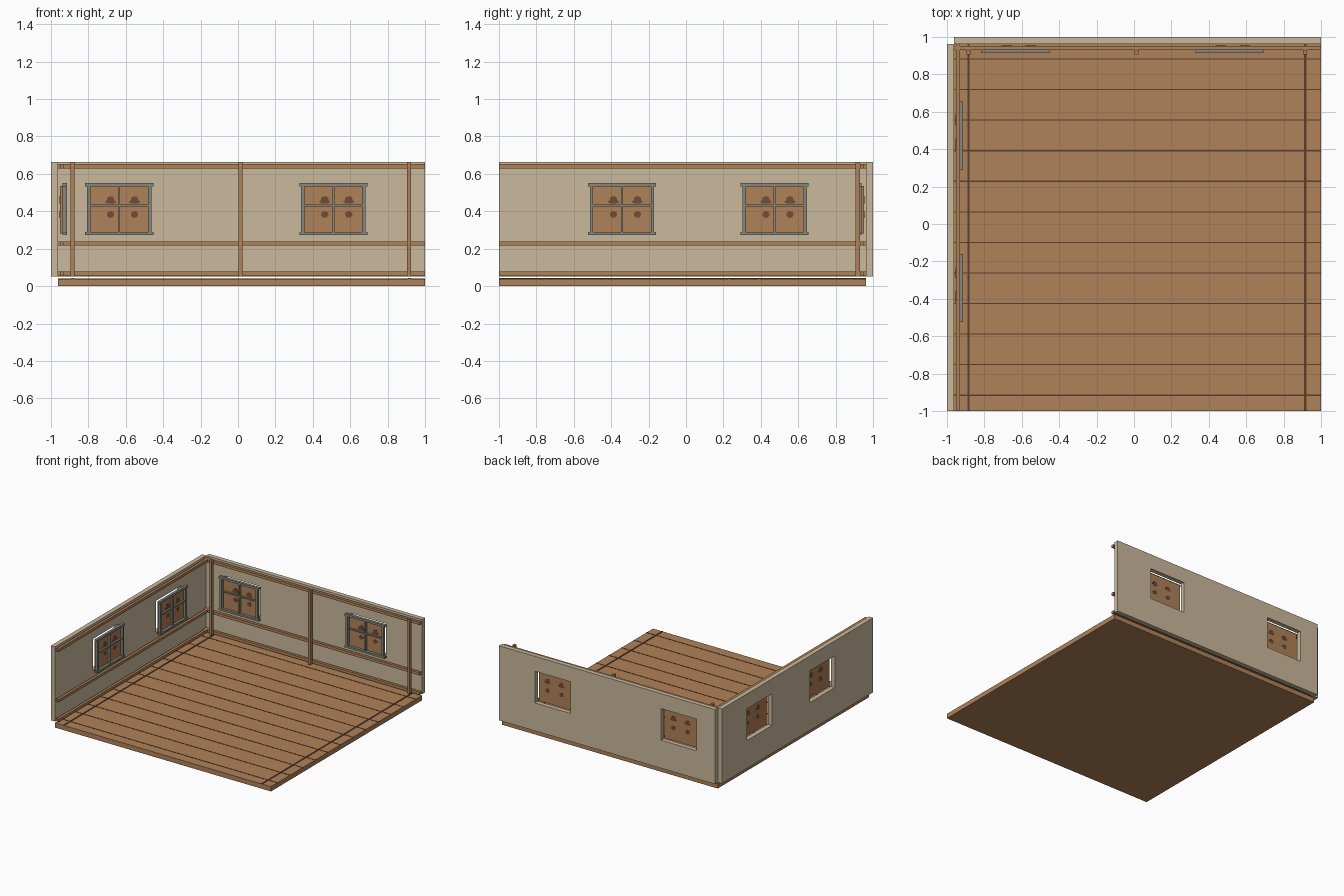
import bpy, bmesh
from math import pi
from mathutils import Matrix, Vector

cube = bpy.data.objects.get("Cube")
if cube:
    bpy.data.objects.remove(cube)


def material(name, *rgb):
    lin = [(c / 255 / 12.92) if c < 11 else ((c / 255 + 0.055) / 1.055) ** 2.4 for c in rgb]
    mat = bpy.data.materials.new(name)
    mat.use_nodes = True
    mat.diffuse_color = (*lin, 1)
    mat.node_tree.nodes["Principled BSDF"].inputs["Base Color"].default_value = (*lin, 1)
    return mat


PLASTER = material("plaster", 203, 186, 156)
WOOD = material("wood", 176, 130, 88)
DARK = material("dark_wood", 88, 62, 46)
KNOT = material("knot_brown", 112, 76, 54)
GREY = material("window_grey", 135, 135, 126)


def finish(bm, name, mat, turn=0):
    bm.transform(Matrix.Rotation(turn, 4, "Z"))
    bmesh.ops.recalc_face_normals(bm, faces=bm.faces)
    mesh = bpy.data.meshes.new(name)
    bm.to_mesh(mesh)
    bm.free()
    mesh.materials.append(mat)
    obj = bpy.data.objects.new(name, mesh)
    bpy.context.collection.objects.link(obj)
    return obj


def add_box(bm, x, y, z):
    size = Vector((x[1] - x[0], y[1] - y[0], z[1] - z[0]))
    centre = Vector((sum(x), sum(y), sum(z))) / 2
    bmesh.ops.create_cube(bm, size=1, matrix=Matrix.Translation(centre) @ Matrix.Diagonal((*size, 1)))


def boxes(name, mat, parts, turn=0):
    bm = bmesh.new()
    for part in parts:
        add_box(bm, *part)
    return finish(bm, name, mat, turn)


HALF, SILL, HEAD = 0.162, 0.28, 0.54    # window opening


# Wall sheet on a grid, leaving out the window cells, then thickened
def wall(name, ends, windows, turn):
    cuts = sorted([*ends] + [c + s * HALF for c in windows for s in (-1, 1)])
    levels = [0.05, SILL, HEAD, 0.663]
    bm = bmesh.new()
    grid = [[bm.verts.new((u, 1, z)) for z in levels] for u in cuts]
    for i in range(len(cuts) - 1):
        for j in range(len(levels) - 1):
            if not (i % 2 == 1 and j == 1):
                bm.faces.new((grid[i][j], grid[i + 1][j], grid[i + 1][j + 1], grid[i][j + 1]))
    bm.normal_update()
    back = bmesh.ops.extrude_face_region(bm, geom=bm.faces[:])["geom"]
    for v in back:
        if isinstance(v, bmesh.types.BMVert):
            v.co.y = 0.963
    finish(bm, name, PLASTER, turn)


# Window: boarded panel, grey frame, glazing bars and knots
def window(name, c, turn):
    boxes(name + "_panel", WOOD, [((c - 0.161, c + 0.161), (0.937, 0.953), (SILL, 0.535))], turn)
    deep = (0.915, 0.937)
    frame = [((c - 0.182, c + 0.182), deep, (0.532, 0.55)),
             ((c - 0.182, c + 0.182), deep, (0.274, 0.29))]
    for s in (-1, 1):
        mid = c + s * 0.163
        frame.append(((mid - 0.009, mid + 0.009), deep, (0.29, 0.532)))
    bar = (0.922, 0.937)
    frame += [((c - 0.005, c + 0.005), bar, (0.29, 0.532)),
              ((c - 0.154, c + 0.154), bar, (0.425, 0.435))]
    boxes(name + "_frame", GREY, frame, turn)
    bm = bmesh.new()
    for du in (-0.046, 0.082):
        # lower knot, upper knot base and upper knot dome
        for z, w, h in ((0.383, 0.02, 0.018), (0.451, 0.03, 0.01), (0.464, 0.02, 0.017)):
            place = (Matrix.Translation((c + du, 0.945, z)) @ Matrix.Diagonal((w, 1, h, 1))
                     @ Matrix.Rotation(pi / 2, 4, "X"))
            bmesh.ops.create_cone(bm, cap_ends=True, segments=10, radius1=1, radius2=1,
                                  depth=0.019, matrix=place)
    finish(bm, name + "_knots", KNOT, turn)


def rails(name, ends, turn):
    boxes(name, WOOD, [(ends, (0.93, 0.952), (z - 0.011, z + 0.011)) for z in (0.066, 0.227, 0.641)], turn)


# Two walls, the second turned a quarter about the centre
for name, ends, windows, turn in (("back", (-0.963, 1), (-0.635, 0.51), 0),
                                  ("right", (-1, 0.963), (-0.342, 0.474), pi / 2)):
    wall(name + "_wall", ends, windows, turn)
    rails(name + "_rails", ends, turn)
    for n, c in enumerate(windows):
        window(f"{name}_window_{n + 1}", c, turn)

# Upright posts on the back wall
boxes("back_posts", WOOD, [((x - 0.011, x + 0.011), (0.907, 0.931), (0.05, 0.663))
                           for x in (-0.885, 0.013, 0.915)])

# Floor slab with plank seams
boxes("floor", WOOD, [((-0.963, 1), (-1, 0.963), (0, 0.039))])
top = (0.037, 0.041)
boxes("plank_seams", DARK, [((-0.963, 1), (y - 0.003, y + 0.003), top)
                            for y in (0.882 - 0.1634 * i for i in range(12))])
boxes("cross_seams", DARK, [((x - 0.006, x + 0.006), (-1, 0.963), (0.037, 0.042))
                            for x in (-0.885, 0.915)])
